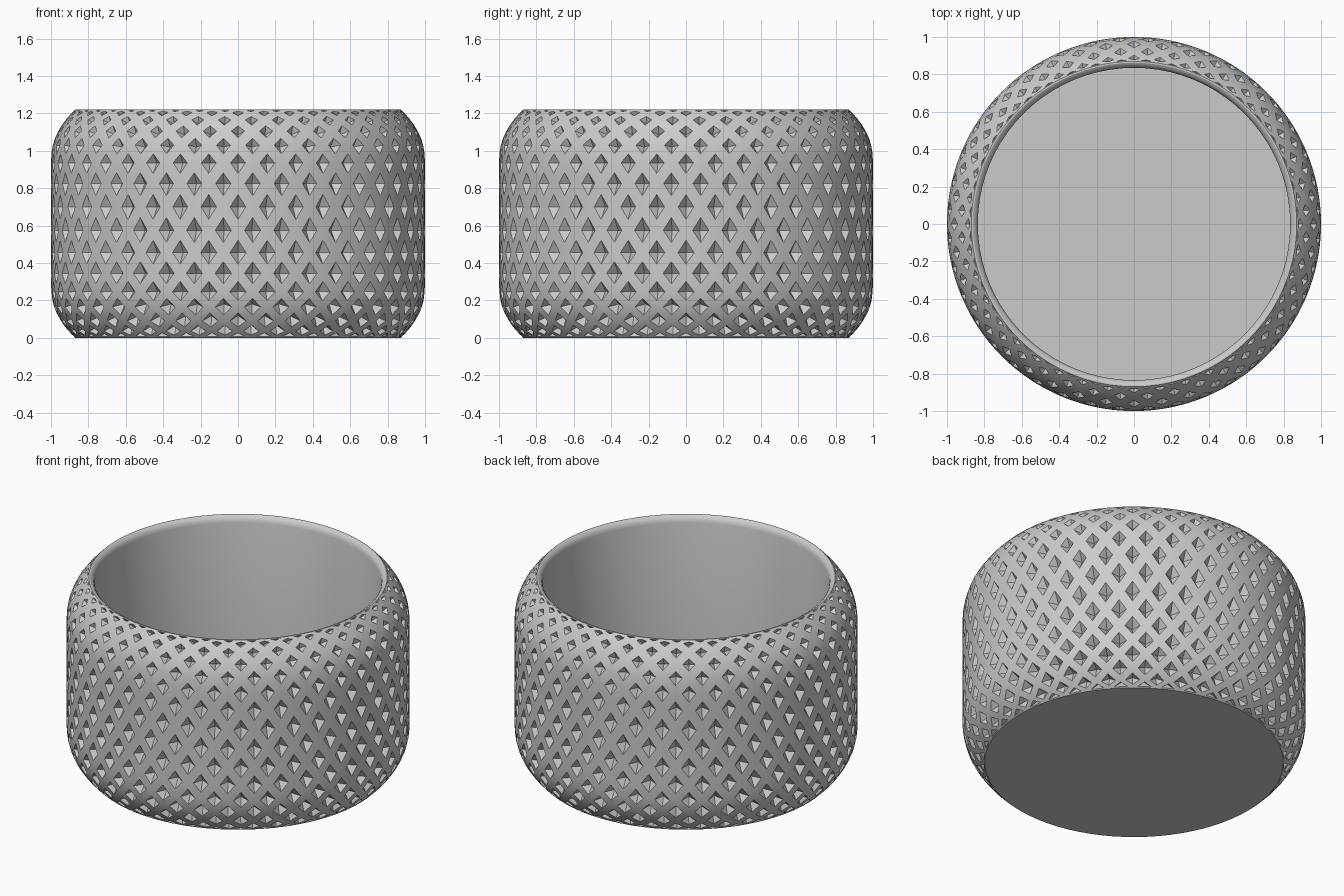
import bpy, bmesh, math
from mathutils import Vector

if "Cube" in bpy.data.objects:
    bpy.data.objects.remove(bpy.data.objects["Cube"])

COLS = 40          # pits around each row
# heights of the pit rows, crowding together on the rounded shoulders
ROWS = [0, .035, .09, .165, .245, .345, .455, .575, .70,
        .825, .935, 1.03, 1.105, 1.165, 1.205, 1.22]
LAST = len(ROWS) - 1
TOP, BAND, EDGE = 1.22, 0.29, 0.13

grey = bpy.data.materials.new("light_grey")
grey.diffuse_color = (0.6, 0.6, 0.6, 1)
grey.use_nodes = True
grey.node_tree.nodes["Principled BSDF"].inputs["Base Color"].default_value = grey.diffuse_color


def finish(bm, name):
    bmesh.ops.remove_doubles(bm, verts=bm.verts, dist=1e-5)
    me = bpy.data.meshes.new(name)
    bm.to_mesh(me)
    bm.free()
    ob = bpy.data.objects.new(name, me)
    bpy.context.collection.objects.link(ob)
    me.materials.append(grey)
    bpy.ops.object.select_all(action='DESELECT')
    ob.select_set(True)
    bpy.context.view_layer.objects.active = ob
    bpy.ops.object.shade_smooth_by_angle(angle=math.radians(28))
    return ob


def radius(z):
    t = max(z - (TOP - BAND), BAND - z, 0) / BAND
    return 1 - EDGE * t ** 2.4


def height(k):
    i = min(int(k), LAST - 1)
    return ROWS[i] + (ROWS[i + 1] - ROWS[i]) * (k - i)


def polar(r, u, z):
    a = 2 * math.pi * u / COLS
    return Vector((r * math.cos(a), r * math.sin(a), z))


def surface(u, k):
    z = height(k)
    return polar(radius(z), u, z)


def pit_bottom(u, k):
    # push the pit centre inward along the profile normal
    z = height(k)
    slope = (radius(z + .005) - radius(z - .005)) / .01
    n = math.hypot(1, slope)
    depth = .052 - .022 * (k / LAST) ** 3
    r = max(radius(z) - depth / n, .846)
    zz = min(max(z + depth * slope / n, .012), TOP - .015)
    return polar(r, u, zz)


# Knurled shell: crossing flat ribs around diamond pyramid pits
bm = bmesh.new()
for k in range(LAST + 1):
    keep = .58 - .16 * (k / LAST) ** 2     # pits shrink towards the rim
    for j in range(COLS):
        u = j + .5 * (k % 2)
        ring = [(u - .5, k), (u, max(k - 1, 0)),
                (u + .5, k), (u, min(k + 1, LAST))]
        ck = min(max(k, .4), LAST - .4)    # half cells at both ends
        outer = [bm.verts.new(surface(*p)) for p in ring]
        inner = [bm.verts.new(surface(u + (a - u) * keep, ck + (b - ck) * keep))
                 for a, b in ring]
        low = bm.verts.new(pit_bottom(u, ck))
        for i in range(4):
            n = (i + 1) % 4
            bm.faces.new((outer[i], outer[n], inner[n], inner[i]))
            bm.faces.new((inner[i], inner[n], low))
finish(bm, "knurled_shell")


def lathe(name, profile, steps=COLS * 2):
    bm = bmesh.new()
    for j in range(steps):
        u0, u1 = j / 2, (j + 1) / 2
        for (r0, z0), (r1, z1) in zip(profile, profile[1:]):
            pts = [polar(r0, u0, z0), polar(r0, u1, z0)]
            pts += [polar(r1, u1, z1), polar(r1, u0, z1)] if r1 else [Vector((0, 0, z1))]
            bm.faces.new([bm.verts.new(p) for p in pts])
    return finish(bm, name)


# Rounded lip, inner wall and floor
lathe("inner_cup", [(1 - EDGE, TOP), (.862, TOP), (.85, 1.213), (.84, 1.2),
                    (.835, 1.18), (.835, .08), (0, .08)])

# Flat underside
base = lathe("base", [(1 - EDGE, 0), (0, 0)])
base.data.flip_normals()
